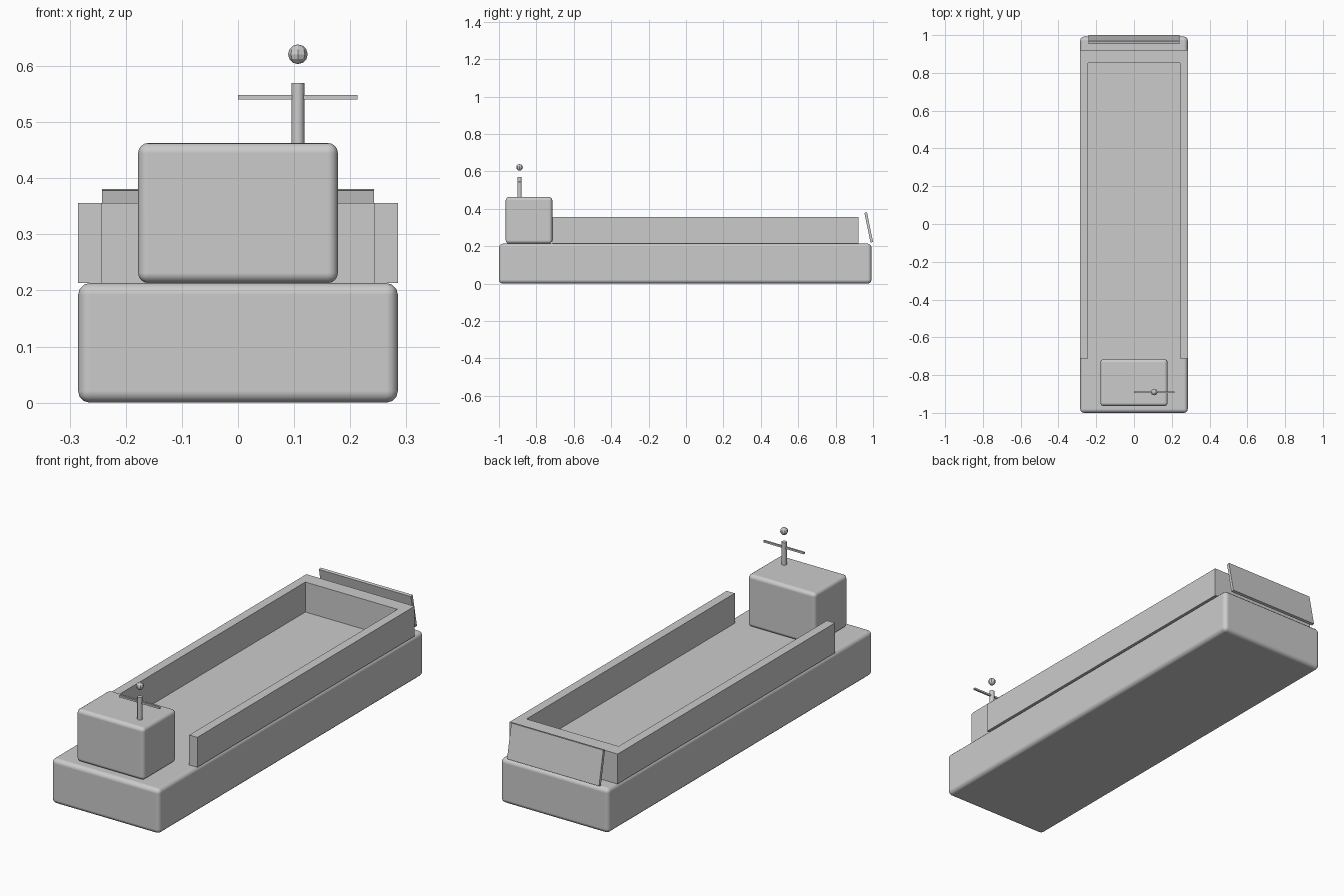
import bpy
import bmesh
import math
from mathutils import Matrix

if "Cube" in bpy.data.objects:
    bpy.data.objects.remove(bpy.data.objects["Cube"])

grey = bpy.data.materials.new("plain_grey")
grey.diffuse_color = (0.6, 0.6, 0.6, 1.0)
grey.use_nodes = True
grey.node_tree.nodes["Principled BSDF"].inputs["Base Color"].default_value = grey.diffuse_color


def finish(name, bm, smooth=False):
    mesh = bpy.data.meshes.new(name)
    for f in bm.faces:
        f.smooth = smooth
    bm.to_mesh(mesh)
    bm.free()
    mesh.materials.append(grey)
    obj = bpy.data.objects.new(name, mesh)
    bpy.context.collection.objects.link(obj)
    return obj


def box(name, x, y, z, bevel=0.0, segments=3):
    """Box from (min, max) ranges, optionally with rounded edges."""
    bm = bmesh.new()
    size = [r[1] - r[0] for r in (x, y, z)]
    mid = [(r[0] + r[1]) / 2 for r in (x, y, z)]
    bmesh.ops.create_cube(bm, size=1, matrix=Matrix.Translation(mid) @ Matrix.Diagonal((*size, 1)))
    obj = finish(name, bm, bevel > 0)
    if bevel:
        mod = obj.modifiers.new("rounded_edges", 'BEVEL')
        mod.width = bevel
        mod.segments = segments
        mod.harden_normals = True
    return obj


# Hull and wheelhouse
box("hull", (-0.285, 0.285), (-1.0, 0.992), (0, 0.2134), 0.021)
box("wheelhouse", (-0.178, 0.178), (-0.964, -0.715), (0.2134, 0.463), 0.018, 4)

# Cargo well: two side walls and the bow wall
for side, s in (("left", -1), ("right", 1)):
    box(side + "_wall", sorted((s * 0.2425, s * 0.285)), (-0.713, 0.921), (0.2134, 0.356))
box("bow_wall", (-0.2425, 0.2425), (0.853, 0.921), (0.2134, 0.356))

# Bow ramp, leaning back over the well
ramp = box("bow_ramp", (-0.242, 0.242), (-0.007, 0.007), (-0.081, 0.081))
ramp.location = (0, 0.977, 0.3)
ramp.rotation_euler = (0.2, 0, 0)

# Mast with crossbar and lamp ball
bm = bmesh.new()
bmesh.ops.create_cone(bm, cap_ends=True, segments=12, radius1=0.0116, radius2=0.0116,
                      depth=0.11, matrix=Matrix.Translation((0.1067, -0.89, 0.515)))
mast = finish("mast", bm)
bpy.context.view_layer.objects.active = mast
mast.select_set(True)
bpy.ops.object.shade_smooth_by_angle(angle=math.radians(40))
box("mast_crossbar", (0, 0.2134), (-0.8943, -0.8857), (0.5402, 0.5488))

bm = bmesh.new()
bmesh.ops.create_uvsphere(bm, u_segments=8, v_segments=6, radius=0.0175,
                          matrix=Matrix.Translation((0.1067, -0.89, 0.621)))
finish("mast_lamp", bm)
